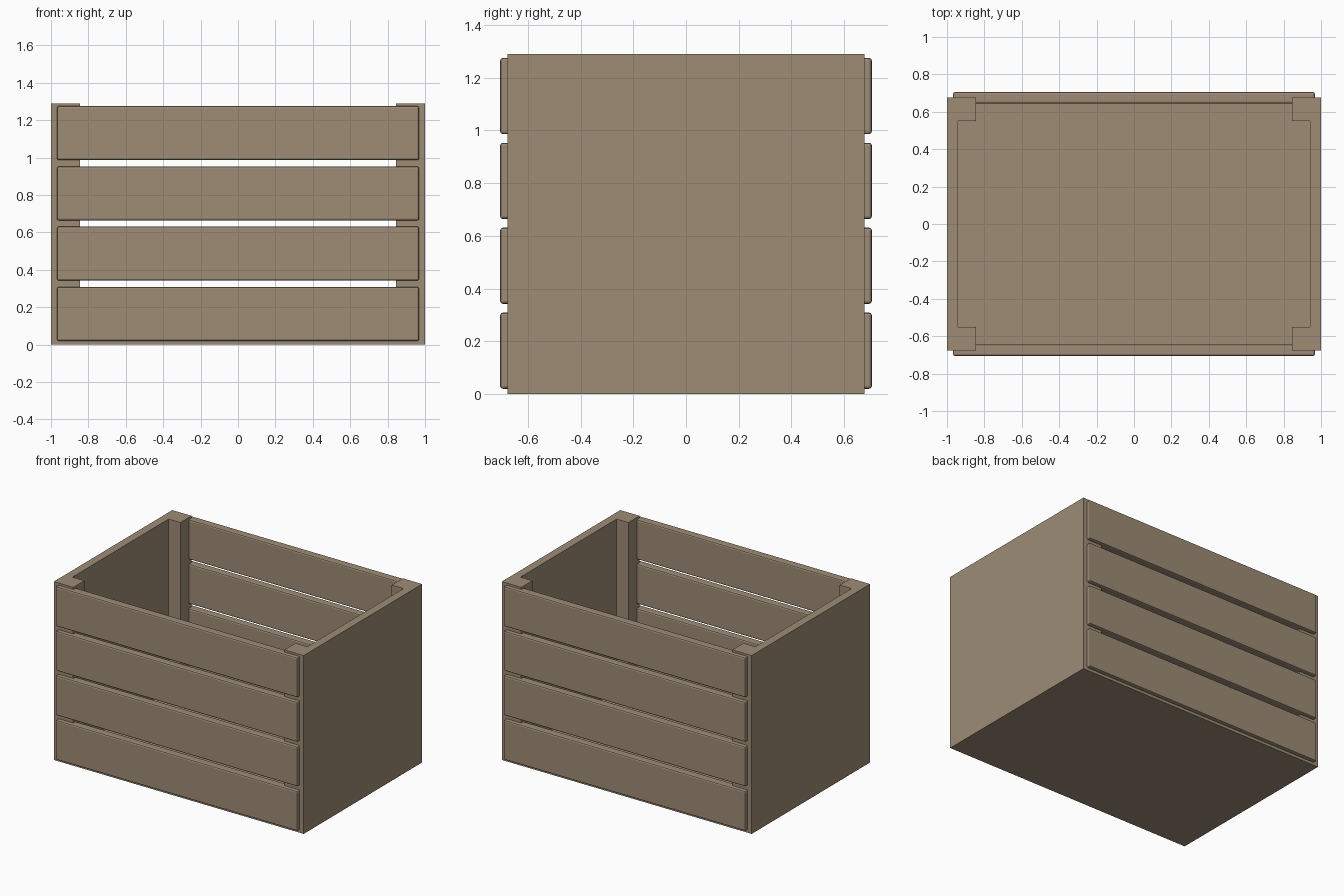
import bpy, bmesh

cube = bpy.data.objects.get("Cube")
if cube:
    bpy.data.objects.remove(cube, do_unlink=True)

# Single wood colour
wood = bpy.data.materials.new("wood_brown")
wood.use_nodes = True
colour = (0.342, 0.262, 0.181, 1)
wood.diffuse_color = colour
bsdf = wood.node_tree.nodes["Principled BSDF"]
bsdf.inputs["Base Color"].default_value = colour
bsdf.inputs["Roughness"].default_value = 0.8

# Overall dimensions
W, D, H = 1.0, 0.677, 1.29
WALL_X = 0.94            # inner face of end walls
POST_X, POST_Y = 0.845, 0.55
FLOOR = 0.05


def prism(name, outline, z0, z1):
    """Extrude a flat outline from z0 up to z1."""
    bm = bmesh.new()
    face = bm.faces.new([bm.verts.new((x, y, z0)) for x, y in outline])
    top = bmesh.ops.extrude_face_region(bm, geom=[face])["geom"]
    verts = [v for v in top if isinstance(v, bmesh.types.BMVert)]
    bmesh.ops.translate(bm, vec=(0, 0, z1 - z0), verts=verts)
    bmesh.ops.recalc_face_normals(bm, faces=bm.faces)
    mesh = bpy.data.meshes.new(name)
    bm.to_mesh(mesh)
    bm.free()
    mesh.materials.append(wood)
    obj = bpy.data.objects.new(name, mesh)
    bpy.context.collection.objects.link(obj)
    return obj


# End walls, each with a corner post at either side
for side, s in (("left", 1), ("right", -1)):
    half = [(W, D), (POST_X, D), (POST_X, POST_Y), (WALL_X, POST_Y)]
    outline = half + [(x, -y) for x, y in reversed(half)]
    prism(side + "_end_wall", [(s * x, y) for x, y in outline], 0, H)

# Floor notched around the posts
corner = [(WALL_X, POST_Y), (POST_X, POST_Y), (POST_X, D)]
right_half = [(x, -y) for x, y in reversed(corner)] + corner
prism("floor", right_half + [(-x, -y) for x, y in right_half], 0, FLOOR)

# Bevelled slats along front and back
for side, s in (("front", -1), ("back", 1)):
    for i in range(4):
        z = 0.02 + i * 0.322
        rect = [(-0.968, 0.645), (0.968, 0.645), (0.968, 0.705), (-0.968, 0.705)]
        slat = prism(f"{side}_slat_{i + 1}", [(x, s * y) for x, y in rect], z, z + 0.289)
        bevel = slat.modifiers.new("rounded_edges", "BEVEL")
        bevel.width = 0.01
        bevel.segments = 2
